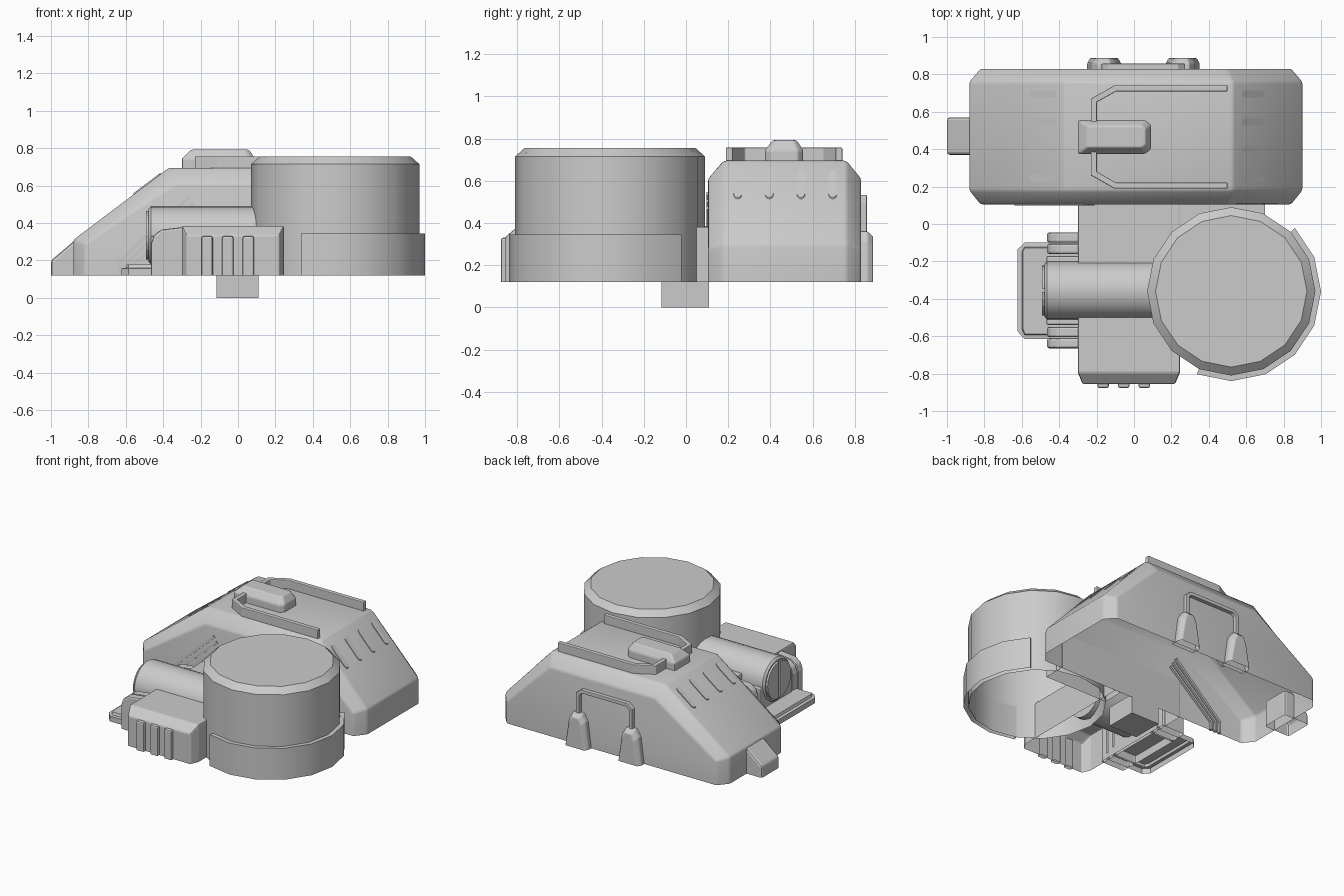
import bpy, bmesh
from math import sin, cos, pi, radians
from mathutils import Vector

if "Cube" in bpy.data.objects:
    bpy.data.objects.remove(bpy.data.objects["Cube"])


def loft(name, rings, bevel=0.0, open_bottom=False, smooth=False):
    """Skin a list of equal-length rings, cap the ends, optionally remove the floor."""
    bm = bmesh.new()
    vs = [[bm.verts.new(p) for p in r] for r in rings]
    n = len(rings[0])
    for a, b in zip(vs, vs[1:]):
        for i in range(n):
            j = (i + 1) % n
            bm.faces.new((a[i], a[j], b[j], b[i]))
    bm.faces.new(vs[0])
    bm.faces.new(vs[-1])
    bmesh.ops.recalc_face_normals(bm, faces=bm.faces)
    if bevel:
        edges = [e for e in bm.edges if e.calc_face_angle(0) > radians(25)
                 and not (open_bottom and all(v.co.z < 0.121 for v in e.verts))]
        bmesh.ops.bevel(bm, geom=edges, offset=bevel, segments=2, profile=0.5,
                        affect='EDGES', clamp_overlap=True)
    if open_bottom:
        floor = [f for f in bm.faces if all(v.co.z < 0.121 for v in f.verts)]
        bmesh.ops.delete(bm, geom=floor, context='FACES')
    me = bpy.data.meshes.new(name)
    bm.to_mesh(me)
    bm.free()
    ob = bpy.data.objects.new(name, me)
    bpy.context.collection.objects.link(ob)
    if smooth:
        bpy.ops.object.select_all(action='DESELECT')
        ob.select_set(True)
        bpy.context.view_layer.objects.active = ob
        bpy.ops.object.shade_smooth_by_angle(angle=radians(30))
    return ob


def xz(pts, y):
    return [(x, y, z) for x, z in pts]


def xy(pts, z):
    return [(x, y, z) for x, y in pts]


def box(name, lo, hi, bevel=0.0, open_bottom=False):
    r = [(lo[0], lo[1]), (hi[0], lo[1]), (hi[0], hi[1]), (lo[0], hi[1])]
    return loft(name, [xy(r, lo[2]), xy(r, hi[2])], bevel, open_bottom)


def circle(cx, cy, r, n, start=0.0, sweep=2 * pi, closed=True):
    m = n if closed else n + 1
    return [(cx + r * cos(start + sweep * i / n), cy + r * sin(start + sweep * i / n)) for i in range(m)]


def stroke(path, w):
    """Outline of a mitred 2D stroke of width w."""
    p = [Vector(q) for q in path]
    left, right = [], []
    for i, q in enumerate(p):
        d1 = (p[i] - p[i - 1]).normalized() if i else (p[1] - p[0]).normalized()
        d2 = (p[i + 1] - p[i]).normalized() if i < len(p) - 1 else d1
        t = (d1 + d2).normalized()
        nrm = Vector((-t.y, t.x))
        k = w / 2 / max(0.4, nrm.dot(Vector((-d1.y, d1.x))))
        left.append(tuple(q + nrm * k))
        right.append(tuple(q - nrm * k))
    return left + right[::-1]


# Main hull: sloped profile with chamfered sides, open underneath
outer = [(-.88, .12), (-.88, .31), (-.37, .695), (.53, .695), (.90, .30), (.90, .12)]
inner = [(-.82, .12), (-.82, .29), (-.335, .61), (.50, .61), (.84, .28), (.84, .12)]
loft("hull", [xz(inner, .105), xz(outer, .18), xz(outer, .76), xz(inner, .83)], .012, True, True)

# Nose on the left end
nose = [(-1, .12), (-1, .20), (-.87, .31), (-.80, .31), (-.80, .12)]
loft("nose", [xz(nose, .37), xz(nose, .57)], .015, True)

# Roof rail and roof block
rail = [(.50, .725), (-.10, .725), (-.215, .66), (-.215, .27), (-.10, .205), (.50, .205)]
out = stroke(rail, .032)
loft("roof_rail", [xy(out, .68), xy(out, .757)], .005)
low = [(-.30, .375), (.06, .375), (.09, .40), (.09, .53), (.06, .555), (-.30, .555)]
top = [(-.25, .41), (.04, .41), (.06, .425), (.06, .51), (.04, .525), (-.25, .525)]
loft("roof_block", [xy(low, .66), xy(low, .745), xy(top, .792)], .008)

# Vent ridges on both slopes
for side, x0, x1, surf in (("left", -.56, -.415, lambda x: .31 + (x + .88) * .755),
                           ("right", .575, .70, lambda x: .695 - (x - .53) * 1.068)):
    for i, y in enumerate((.245, .395, .545, .695)):
        r = .019
        cap = circle(x1 - r, y, r, 6, -pi / 2, pi, False) + circle(x0 + r, y, r, 6, pi / 2, pi, False)
        loft(f"vent_{side}_{i}", [[(x, v, surf(x) + h) for x, v in cap] for h in (-.02, .007)])

# Diagonal strips on the front side of the hull
for i in range(3):
    d = .035 * i
    s = stroke([(-.63 + d, .12), (-.63 + d, .20 - d * .3), (-.26 + d * .6, .54 - d)], .018)
    loft(f"side_strip_{i}", [xz(s, .098), xz(s, .12)])

# Rear posts with the handle between them
for i, x in enumerate((-.16, .26)):
    p = [(x - .09, .12), (x - .065, .31), (x - .035, .36), (x + .035, .36), (x + .065, .31), (x + .09, .12)]
    q = [(x - .075, .12), (x - .045, .29), (x - .025, .335), (x + .025, .335), (x + .045, .29), (x + .075, .12)]
    loft(f"rear_post_{i}", [xz(p, .80), xz(p, .86), xz(q, .887)], .006, True)
h = stroke([(-.16, .28), (-.16, .495), (-.13, .52), (.23, .52), (.26, .495), (.26, .28)], .026)
loft("rear_handle", [xz(h, .815), xz(h, .857)], .004)

# Large drum with its partial skirt
c = (.52, -.36)
loft("drum", [xy(circle(*c, .45, 16), .12), xy(circle(*c, .45, 16), .715), xy(circle(*c, .405, 16), .755)],
     0, True, True)
a, s = radians(-112.5), radians(157.5)
skirt = circle(*c, .48, 7, a, s, False) + circle(*c, .445, 7, a, s, False)[::-1]
loft("drum_skirt", [xy(skirt, .12), xy(skirt, .345)], 0, True, True)

# Base block joining the parts, with chamfered front end
b0 = [(-.30, .12), (-.30, .385), (.245, .385), (.245, .12)]
b1 = [(-.275, .12), (-.275, .335), (.22, .335), (.22, .12)]
loft("base_block", [xz(b1, -.855), xz(b0, -.795), xz(b0, .11)], .008, True)
box("base_link", (.20, -.05, .12), (.70, .11, .38), 0, True)
box("mount_peg", (-.115, -.115, 0), (.11, .11, .14))

# Ribs on the front of the base
for i in range(3):
    x = -.165 + .11 * i
    box(f"front_rib_{i}", (x - .03, -.877, .12), (x + .03, -.84, .33), .01, True)

# Horizontal barrel with split end cap
yc, zc = -.355, .335
ring = circle(yc, zc, .155, 24)
small = circle(yc, zc, .142, 24)
loft("barrel", [[(x, y, z) for y, z in r] for x, r in ((-.478, small), (-.465, ring), (.12, ring))],
     smooth=True)
for i, sgn in enumerate((1, -1)):
    half = [(yc + sgn * (.008 + .125 * cos(t)), zc + .13 * sin(t))
            for t in (-pi / 2 + pi * k / 10 for k in range(11))]
    loft(f"barrel_cap_{i}", [[(x, y, z) for y, z in half] for x in (-.492, -.46)])

# Cradle brackets either side of the barrel
br = [(-.465, .12), (-.465, .29), (-.45, .335), (-.41, .365), (-.28, .38), (-.28, .12)]
for side, sgn in (("back", 1), ("front", -1)):
    for i, (y0, y1) in enumerate(((.195, .25), (.255, .31))):
        loft(f"bracket_{side}_{i}", [xz(br, yc - .0 + sgn * y0), xz(br, yc + sgn * y1)], .012, True)
box("cradle", (-.468, -.54, .12), (-.28, -.17, .33), .01, True)

# Step plate in front of the barrel
def plate(d):
    return [(-.28, -.615 + d), (-.585, -.615 + d), (-.622 + d, -.575 + d * .6),
            (-.622 + d, -.135 - d * .6), (-.585, -.10 - d), (-.28, -.10 - d)]
loft("step_plate", [xy(plate(0), .12), xy(plate(0), .158), xy(plate(.022), .16), xy(plate(.028), .178)],
     0, True)
